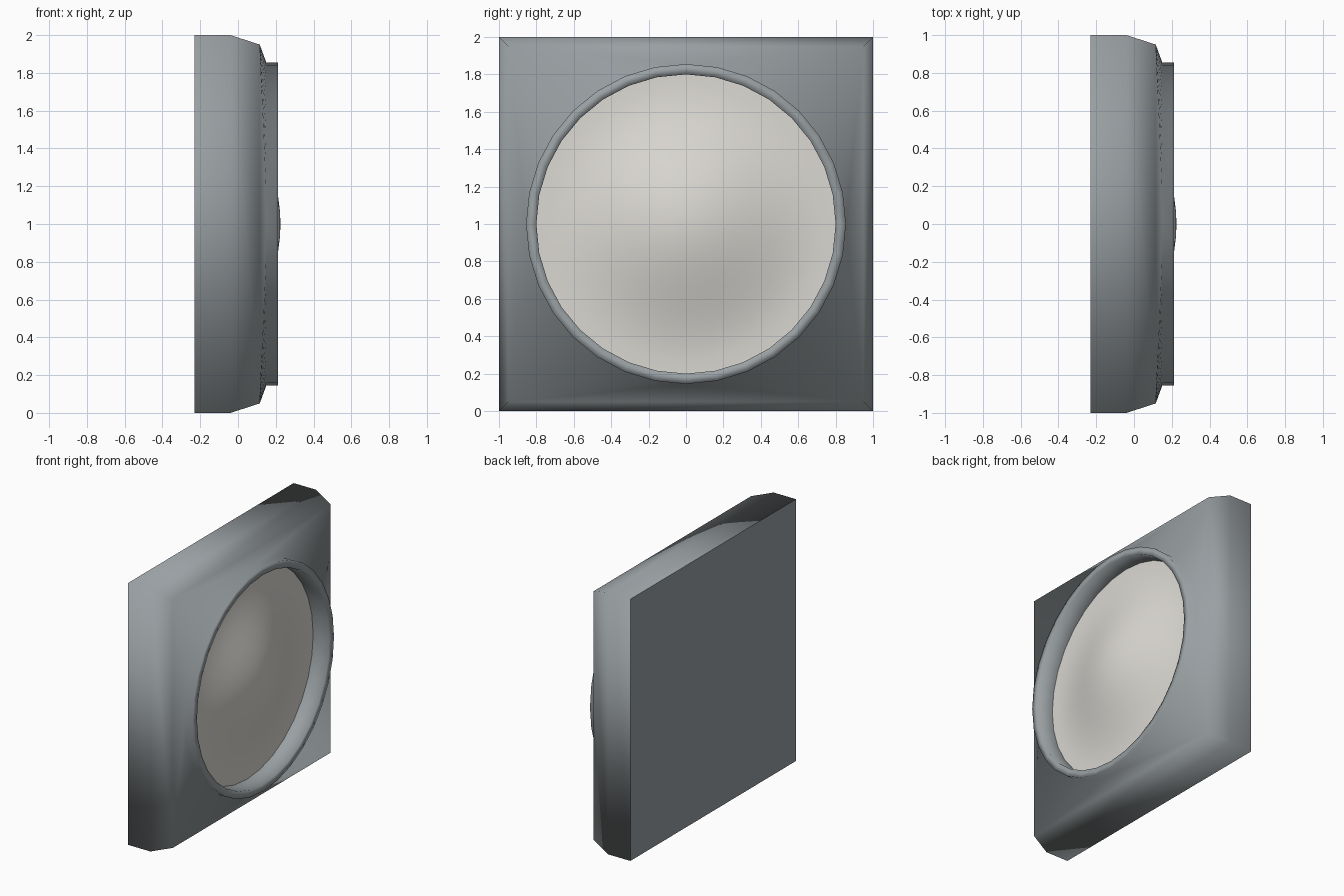
import bpy, bmesh, math

if "Cube" in bpy.data.objects:
    bpy.data.objects.remove(bpy.data.objects["Cube"])

SEG = 32
CZ = 1.0


def material(name, rgb):
    m = bpy.data.materials.new(name)
    m.diffuse_color = (*rgb, 1)
    m.use_nodes = True
    m.node_tree.nodes["Principled BSDF"].inputs["Base Color"].default_value = m.diffuse_color
    return m


def finish(bm, name, mat):
    bmesh.ops.recalc_face_normals(bm, faces=bm.faces)
    for f in bm.faces:
        f.smooth = True
    me = bpy.data.meshes.new(name)
    bm.to_mesh(me)
    bm.free()
    me.materials.append(mat)
    ob = bpy.data.objects.new(name, me)
    bpy.context.collection.objects.link(ob)
    return ob


def loop(bm, x, r, n, start=0.0):
    """Closed ring of n points around the x axis."""
    return [bm.verts.new((x, r * math.cos(start + i * math.tau / n),
                          CZ + r * math.sin(start + i * math.tau / n))) for i in range(n)]


def square(bm, x, half):
    return loop(bm, x, half * math.sqrt(2), 4, math.pi / 4)


def bridge(bm, a, b):
    n = len(a)
    for i in range(n):
        bm.faces.new((a[i], a[(i + 1) % n], b[(i + 1) % n], b[i]))


grey = material("housing grey", (0.32, 0.35, 0.365))
white = material("lens off white", (0.71, 0.69, 0.65))

# Square housing with tapered front edge; only the back rim is sharp
bm = bmesh.new()
back, mid, front = square(bm, -0.23, 1.0), square(bm, -0.04, 1.0), square(bm, 0.115, 0.95)
back_face = bm.faces.new(back)
for e in back_face.edges:
    e.smooth = False
bridge(bm, back, mid)
bridge(bm, mid, front)

# Front face blending from the square to the round bezel
base = loop(bm, 0.15, 0.855, SEG)
q = SEG // 4
for k in range(4):
    for j in range(q):
        bm.faces.new((front[k], base[k * q + j], base[(k * q + j + 1) % SEG]))
    bm.faces.new((front[k], front[(k + 1) % 4], base[((k + 1) * q) % SEG]))

# Raised round bezel and its inner wall
outer, inner = loop(bm, 0.213, 0.855, SEG), loop(bm, 0.213, 0.80, SEG)
deep = loop(bm, 0.075, 0.80, SEG)
bridge(bm, base, outer)
bridge(bm, outer, inner)
bridge(bm, inner, deep)
finish(bm, "housing", grey)

# Bell-shaped lens: flat at the rim, swelling towards the middle
bm = bmesh.new()
rim_x, top_x, rim_r, rings = 0.075, 0.225, 0.80, 12
prev = None
for i in range(rings):
    r = rim_r * (1 - i / rings)
    t = min(r / 0.77, 1)
    cur = loop(bm, rim_x + (top_x - rim_x) * (0.5 + 0.5 * math.cos(math.pi * t)), r, SEG)
    if prev:
        bridge(bm, prev, cur)
    prev = cur
tip = bm.verts.new((top_x, 0, CZ))
for i in range(SEG):
    bm.faces.new((prev[i], prev[(i + 1) % SEG], tip))
lens = finish(bm, "lens", white)
if sum(p.normal.x for p in lens.data.polygons) < 0:
    lens.data.flip_normals()
